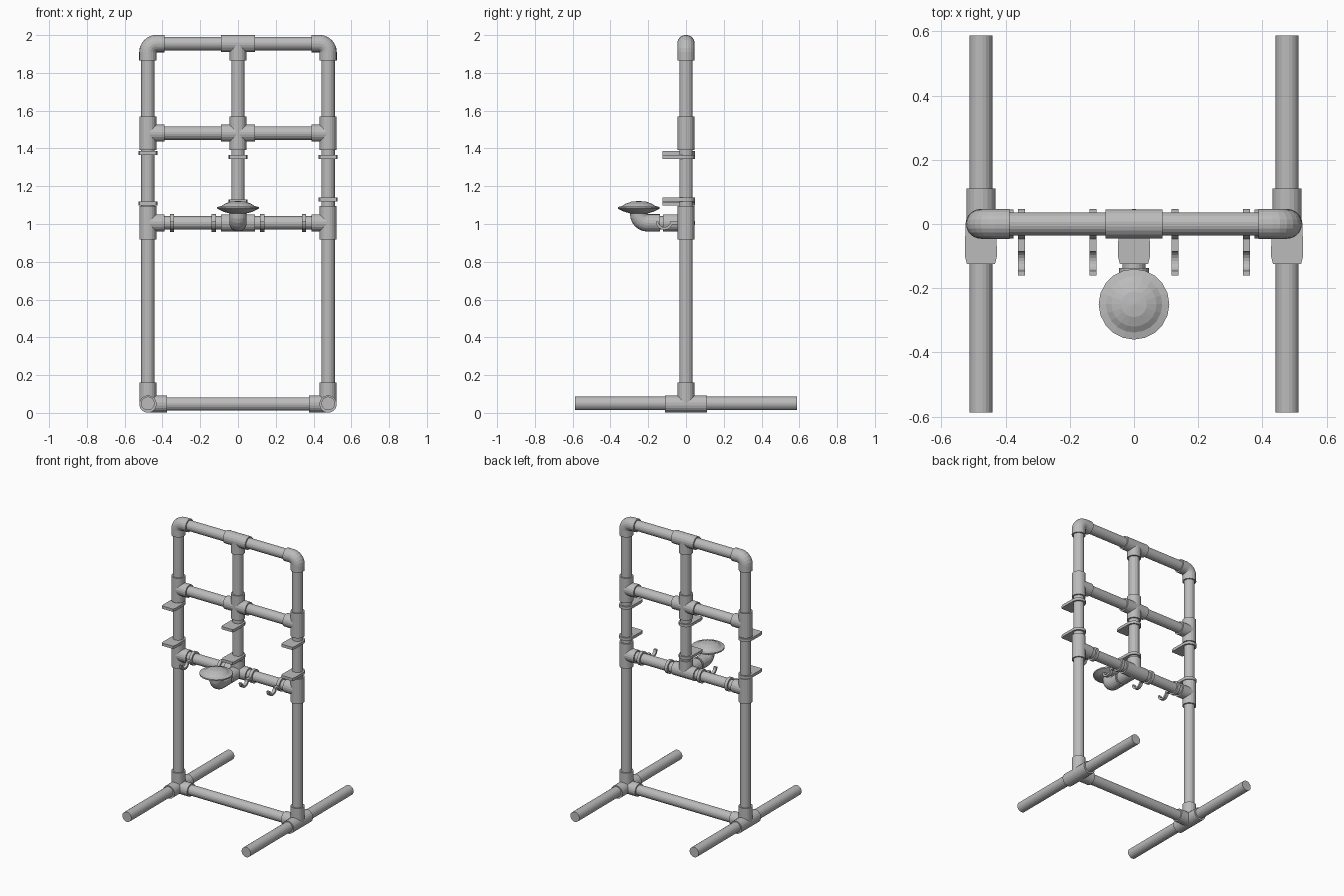
import bpy, bmesh, math
from mathutils import Vector as V

if "Cube" in bpy.data.objects:
    bpy.data.objects.remove(bpy.data.objects["Cube"])

SIDES = 20
PR, FR = 0.036, 0.046              # pipe and fitting radius
X, FOOT = 0.477, 0.588             # upright offset, foot half length
Z0, Z1, Z2, Z3 = 0.047, 1.006, 1.481, 1.955
ARM = 0.089                        # fitting arm length

grey = bpy.data.materials.new("pipe grey")
grey.diffuse_color = (0.5, 0.5, 0.5, 1)
grey.use_nodes = True
grey.node_tree.nodes["Principled BSDF"].inputs["Base Color"].default_value = grey.diffuse_color


def finish(name, bm):
    bmesh.ops.recalc_face_normals(bm, faces=bm.faces)
    me = bpy.data.meshes.new(name)
    bm.to_mesh(me)
    bm.free()
    me.materials.append(grey)
    ob = bpy.data.objects.new(name, me)
    bpy.context.collection.objects.link(ob)
    return ob


def sweep(bm, pts, r, normal=None):
    """Round tube along a planar path, capped at both ends."""
    pts = [V(p) for p in pts]
    if normal is None:
        normal = (pts[1] - pts[0]).normalized().orthogonal()
    n = V(normal).normalized()
    rings = []
    for i, p in enumerate(pts):
        t = (pts[min(i + 1, len(pts) - 1)] - pts[max(i - 1, 0)]).normalized()
        s = t.cross(n)
        rings.append([bm.verts.new(p + r * (math.cos(a) * n + math.sin(a) * s))
                      for a in (2 * math.pi * k / SIDES for k in range(SIDES))])
    for a, b in zip(rings, rings[1:]):
        for k in range(SIDES):
            j = (k + 1) % SIDES
            bm.faces.new((a[k], a[j], b[j], b[k]))
    bm.faces.new(rings[0])
    bm.faces.new(rings[-1])


def pipe(name, a, b, r=PR):
    bm = bmesh.new()
    sweep(bm, [a, b], r)
    return finish(name, bm)


def fitting(name, c, runs):
    """Joint made of straight runs, each given by start and end offset from c."""
    bm = bmesh.new()
    for a, b in runs:
        sweep(bm, [V(c) + V(a), V(c) + V(b)], FR)
    return finish(name, bm)


def elbow(name, c, da, db, la, lb):
    """Right angle bend at corner c with arms along da and db."""
    c, da, db = V(c), V(da), V(db)
    R = FR
    o = c + (da + db) * R
    pts = [c + da * la]
    for i in range(7):
        a = math.pi / 2 * i / 6
        pts.append(o - db * R * math.cos(a) - da * R * math.sin(a))
    pts.append(c + db * lb)
    bm = bmesh.new()
    sweep(bm, pts, FR, da.cross(db))
    return finish(name, bm)


def prism(bm, outline, lo, hi, place):
    """Extrude a flat outline; place maps (u, v, w) to a position."""
    a = [bm.verts.new(place(u, v, lo)) for u, v in outline]
    b = [bm.verts.new(place(u, v, hi)) for u, v in outline]
    bm.faces.new(a)
    bm.faces.new(b)
    for i in range(len(a)):
        j = (i + 1) % len(a)
        bm.faces.new((a[i], a[j], b[j], b[i]))


# Frame: both sides
for s, side in ((-1, "left"), (1, "right")):
    x = s * X
    inward = (-s * ARM, 0, 0)
    pipe(side + "_upright", (x, 0, Z0), (x, 0, Z3 - 0.06))
    pipe(side + "_foot", (x, -FOOT, Z0 + 0.003), (x, FOOT, Z0 + 0.003))
    fitting(side + "_base_joint", (x, 0, Z0),
            [((0, -0.11, 0), (0, 0.11, 0)), ((0, 0, 0), (0, 0, 0.115)),
             ((0, 0, 0), (-s * 0.102, 0, 0))])
    for z, lvl in ((Z1, "lower"), (Z2, "middle")):
        fitting(f"{side}_{lvl}_tee", (x, 0, z),
                [((0, 0, -ARM), (0, 0, ARM)), ((0, 0, 0), inward)])
    elbow(side + "_top_elbow", (x, 0, Z3), (0, 0, -1), (-s, 0, 0), ARM, ARM)

# Cross rails and centre post
for z, lvl in ((Z0, "base"), (Z1, "lower"), (Z2, "middle"), (Z3, "top")):
    e = X - 0.05
    pipe(lvl + "_rail", (-e, 0, z), (e, 0, z))
pipe("centre_post", (0, 0, Z1), (0, 0, Z3))
across = ((-ARM, 0, 0), (ARM, 0, 0))
fitting("top_centre_tee", (0, 0, Z3), [across, ((0, 0, 0), (0, 0, -ARM))])
fitting("middle_centre_cross", (0, 0, Z2), [across, ((0, 0, -ARM), (0, 0, ARM))])
fitting("lower_centre_joint", (0, 0, Z1),
        [across, ((0, 0, 0), (0, 0, ARM)), ((0, 0, 0), (0, -0.123, 0))])

# Forward arm with domed cap
YB = -0.25
pipe("arm_pipe", (0, -0.1, Z1), (0, -0.17, Z1))
elbow("arm_elbow", (0, YB, Z1), (0, 1, 0), (0, 0, 1), 0.113, 0.08)
profile = [(0, 1.055), (0.045, 1.056), (0.075, 1.064), (0.11, 1.081), (0.11, 1.09),
           (0.088, 1.095), (0.07, 1.107), (0.04, 1.118), (0, 1.122)]
bm = bmesh.new()
vs = [bm.verts.new((r, YB, z)) for r, z in profile]
es = [bm.edges.new(p) for p in zip(vs, vs[1:])]
bmesh.ops.spin(bm, geom=vs + es, cent=(0, YB, 0), axis=(0, 0, 1),
               angle=2 * math.pi, steps=SIDES)
bmesh.ops.remove_doubles(bm, verts=bm.verts, dist=1e-4)
finish("domed_cap", bm)

# Flat shelf clips on the three posts
back = [(0.048 * math.cos(math.pi * i / 10), 0.047 * math.sin(math.pi * i / 10))
        for i in range(11)]
plate = back + [(-0.05, -0.1), (-0.044, -0.124), (0.044, -0.124), (0.05, -0.1)]
for x, zs, side in ((-X, (1.376, 1.108), "left"), (0, (1.355, 1.12), "centre"),
                    (X, (1.355, 1.13), "right")):
    for z, lvl in zip(zs, ("upper", "lower")):
        bm = bmesh.new()
        prism(bm, plate, z - 0.01, z + 0.01, lambda u, v, w: (x + u, v, w))
        finish(f"{side}_{lvl}_clip", bm)

# J hooks on the lower rail
arc = [math.pi * (1 + i / 10) for i in range(11)]
jay = ([(0.045 * math.cos(a) - 0.115, 0.045 * math.sin(a) + 0.008) for a in arc]
       + [(0.031 * math.cos(a) - 0.115, 0.031 * math.sin(a) + 0.008) for a in arc[::-1]])
link = [(-0.085, -0.008), (-0.085, 0.008), (-0.03, 0.008), (-0.03, -0.008)]
for i, x in enumerate((-0.35, -0.128, 0.128, 0.35)):
    bm = bmesh.new()
    sweep(bm, [(x - 0.011, 0, Z1), (x + 0.011, 0, Z1)], 0.048)
    for shape in (jay, link):
        prism(bm, shape, x - 0.011, x + 0.011, lambda u, v, w: (w, u, Z1 + v))
    finish(f"rail_hook_{i + 1}", bm)
